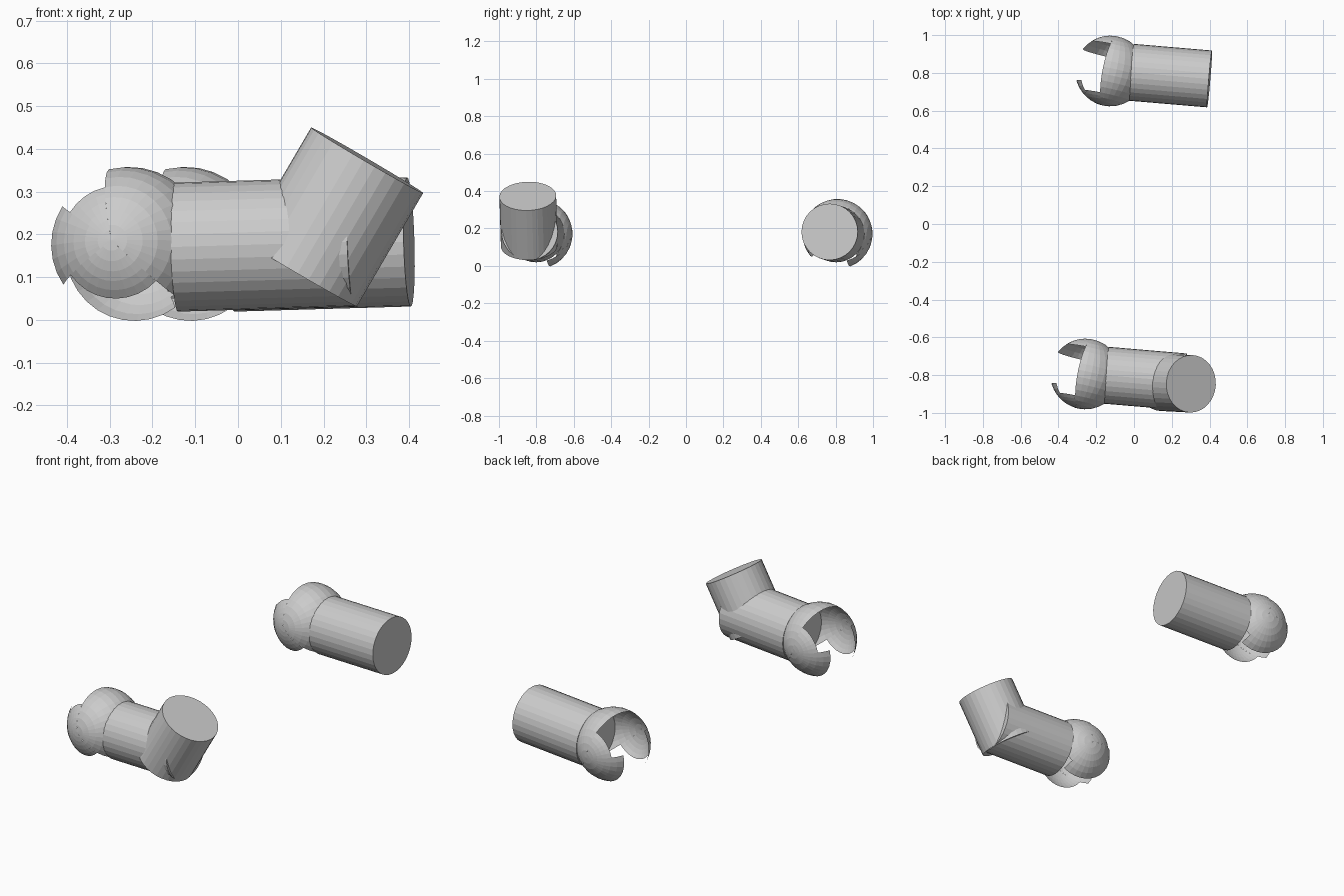
import bpy, math
from mathutils import Vector

if "Cube" in bpy.data.objects:
    bpy.data.objects.remove(bpy.data.objects["Cube"])

SIDES = 32
ARM_R = 0.151
HEAD_R = 0.187


def make_object(name, verts, faces):
    mesh = bpy.data.meshes.new(name)
    mesh.from_pydata(verts, [], faces)
    mesh.update()
    obj = bpy.data.objects.new(name, mesh)
    bpy.context.collection.objects.link(obj)
    return obj


def cylinder(name, start, end, radius=ARM_R):
    start, end = Vector(start), Vector(end)
    axis = end - start
    bpy.ops.mesh.primitive_cylinder_add(vertices=SIDES, radius=radius,
                                        depth=axis.length,
                                        location=(start + end) / 2)
    obj = bpy.context.object
    obj.rotation_mode = 'QUATERNION'
    obj.rotation_quaternion = axis.to_track_quat('Z', 'Y')
    obj.name = name
    return obj


def socket(name, center):
    """Open spherical shell: two side lobes joined by a band over the arm."""
    center = Vector(center)
    pole = Vector((0.208, 0.975, -0.08)).normalized()
    out = Vector((-0.978, 0.208, 0))
    out = (out - pole * out.dot(pole)).normalized()
    up = pole.cross(out)
    verts, faces = [], []

    def point(theta, phi):
        ring = math.sin(theta)
        d = pole * math.cos(theta) + (out * math.cos(phi) + up * math.sin(phi)) * ring
        return center + d * HEAD_R

    def strip(phi0, phi1, t0, t1, rows):
        base = len(verts)
        for i in range(rows + 1):
            t = t0 + (t1 - t0) * i / rows
            verts.extend((point(t, phi0), point(t, phi1)))
        for i in range(rows):
            a = base + 2 * i
            faces.append((a, a + 2, a + 3, a + 1))

    step = 360 / SIDES
    for k in range(SIDES):
        a = 77 + k * step
        p0, p1 = math.radians(a), math.radians(a + step)
        if k < 13:
            # closed band
            strip(p0, p1, 0, math.pi, 16)
            continue
        # lobes reach further inward at the gripping tips
        mid = a + step / 2 - 360
        far = 0.083 if -120 < mid < 15 else 0.132
        mid2 = mid if mid > -180 else mid + 360
        near = 0.087 if -40 < mid2 < 30 else 0.132
        strip(p0, p1, 0, math.acos(far / HEAD_R), 6)
        strip(p0, p1, math.acos(-near / HEAD_R), math.pi, 6)

    obj = make_object(name, verts, faces)
    # weld the strips
    import bmesh
    bm = bmesh.new()
    bm.from_mesh(obj.data)
    bmesh.ops.remove_doubles(bm, verts=bm.verts, dist=0.0004)
    bm.to_mesh(obj.data)
    bm.free()
    return obj


# Straight and bent arm share the same socket and main tube
shift = Vector((-0.132, -1.604, 0))
for label, offset in (("straight", Vector((0, 0, 0))), ("bent", shift)):
    socket(label + "_socket", Vector((-0.125, 0.81, 0.171)) + offset)
    cylinder(label + "_arm_tube", Vector((-0.013, 0.803, 0.170)) + offset,
             Vector((0.40, 0.768, 0.182)) + offset)

# Raised end of the bent arm
cylinder("bent_arm_end", (0.147, -0.838, 0.108), (0.302, -0.846, 0.373), 0.152)
